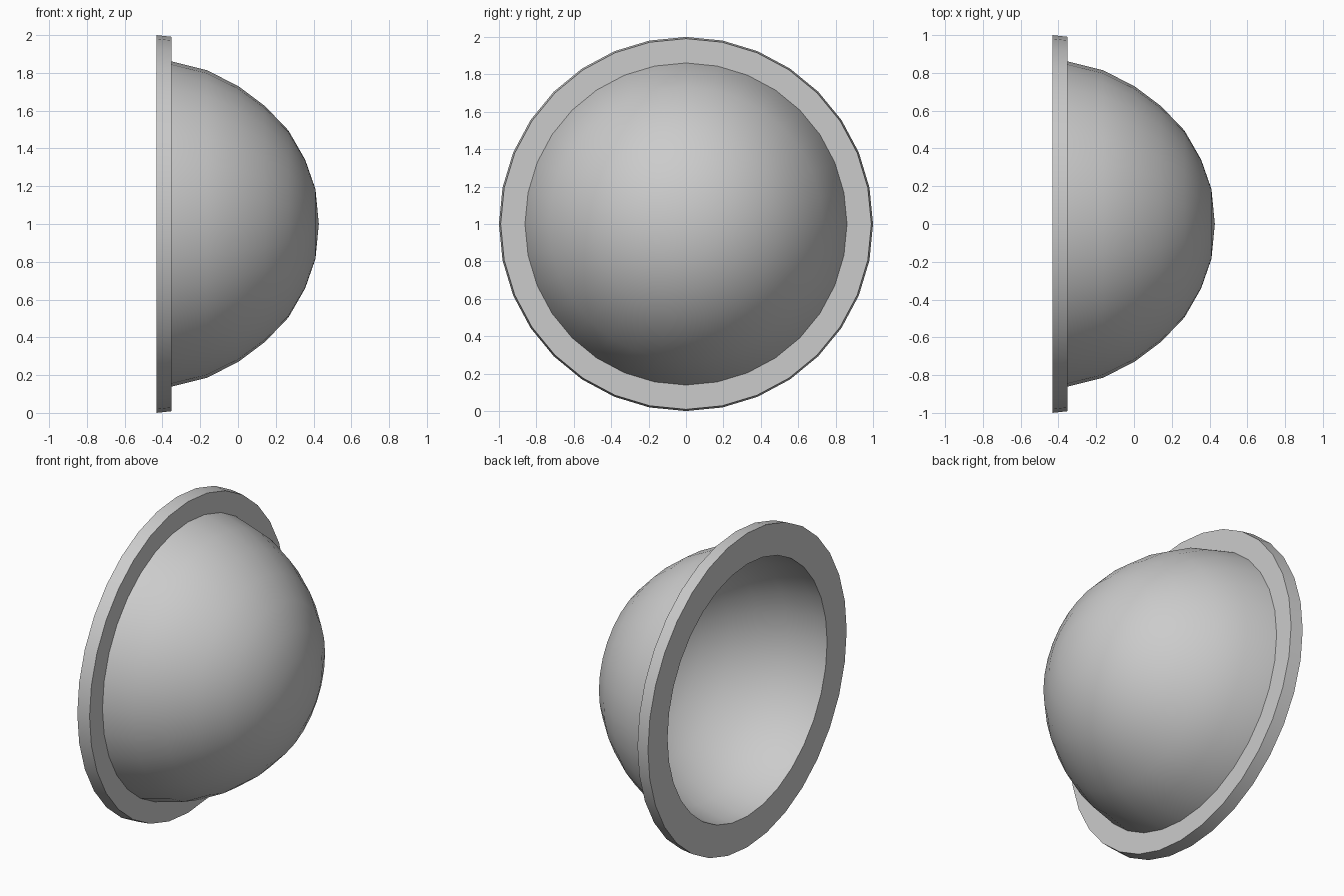
import bpy, bmesh, math

if "Cube" in bpy.data.objects:
    bpy.data.objects.remove(bpy.data.objects["Cube"])

SIDES = 32
CENTRE_Z = 1.0

# Profile as (x, radius): outer pole -> flange -> inner pole
outer = [(0.428, 0), (0.41, 0.185), (0.355, 0.342), (0.267, 0.495),
         (0.142, 0.625), (0.0, 0.731), (-0.165, 0.814), (-0.352, 0.861)]
flange = [(-0.352, 0.991), (-0.432, 1.0), (-0.432, 0.803)]
inner = [(-0.352, 0.797), (-0.183, 0.757), (-0.03, 0.68), (0.101, 0.58),
         (0.217, 0.459), (0.298, 0.317), (0.35, 0.171), (0.367, 0)]


def lathe_x(name, profile):
    """Revolve an (x, radius) profile about the x axis."""
    bm = bmesh.new()
    rings = []
    for x, r in profile:
        n = SIDES if r > 0 else 1
        rings.append([bm.verts.new((x, r * math.sin(2 * math.pi * i / SIDES),
                                    CENTRE_Z + r * math.cos(2 * math.pi * i / SIDES)))
                      for i in range(n)])
    for a, b in zip(rings, rings[1:]):
        for i in range(SIDES):
            j = (i + 1) % SIDES
            quad = [a[i % len(a)], a[j % len(a)], b[j % len(b)], b[i % len(b)]]
            bm.faces.new(list(dict.fromkeys(quad)))
    bmesh.ops.recalc_face_normals(bm, faces=bm.faces)
    mesh = bpy.data.meshes.new(name)
    bm.to_mesh(mesh)
    bm.free()
    obj = bpy.data.objects.new(name, mesh)
    bpy.context.collection.objects.link(obj)
    return obj


# Hollow dome with flat mounting flange
dome = lathe_x("flanged_dome", outer + flange + inner)
bpy.context.view_layer.objects.active = dome
dome.select_set(True)
bpy.ops.object.shade_smooth_by_angle(angle=math.radians(30))
